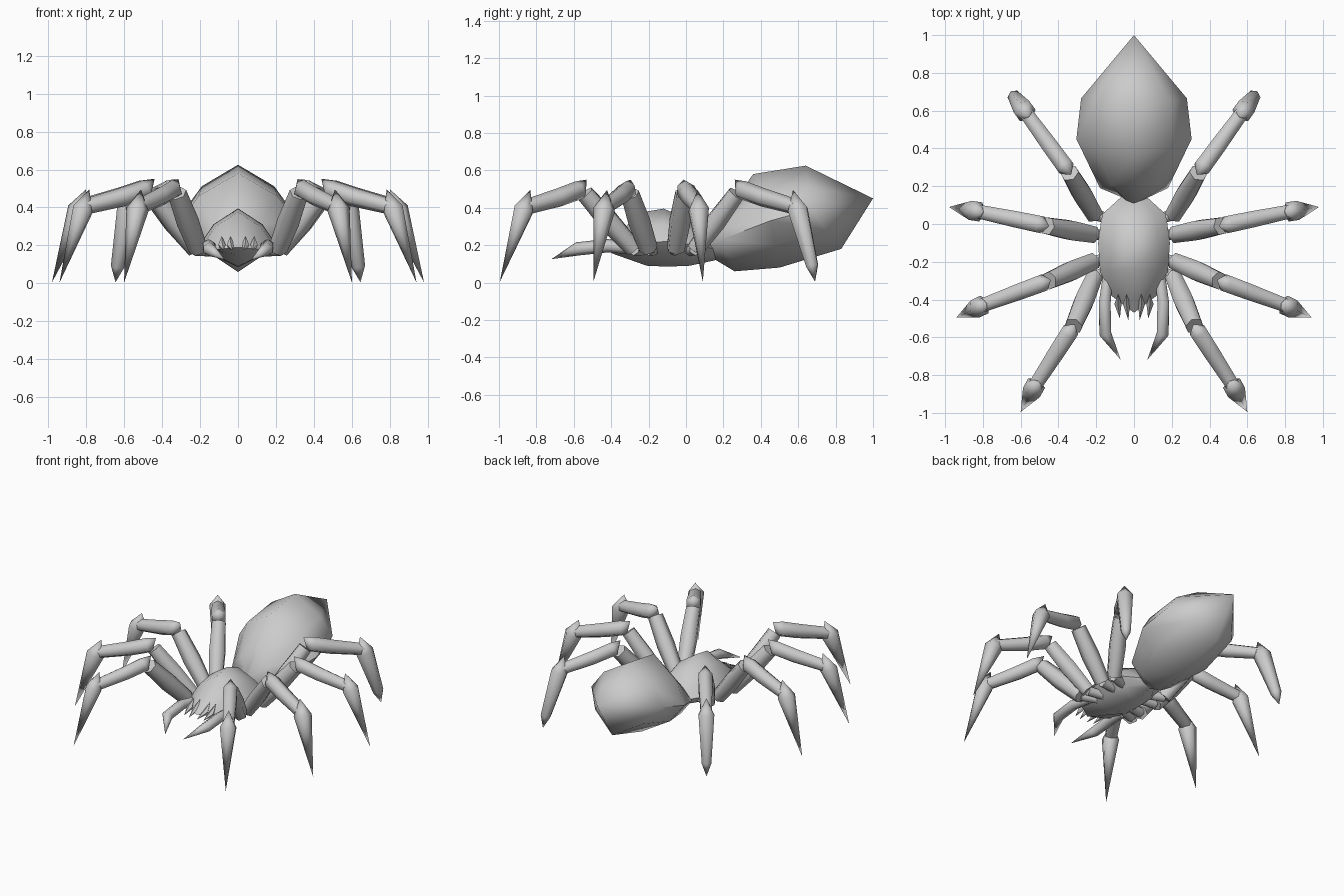
import bpy, bmesh, math
from mathutils import Vector

if "Cube" in bpy.data.objects:
    bpy.data.objects.remove(bpy.data.objects["Cube"])

grey = bpy.data.materials.new("grey")
grey.diffuse_color = (0.6, 0.6, 0.6, 1)
grey.use_nodes = True
grey.node_tree.nodes["Principled BSDF"].inputs["Base Color"].default_value = grey.diffuse_color


def loft(name, rings, angle=66):
    """Skin a row of rings; a one-point ring is a tip, open ends are capped."""
    bm = bmesh.new()
    rows = [[bm.verts.new(p) for p in ring] for ring in rings]
    for a, b in zip(rows, rows[1:]):
        n = max(len(a), len(b))
        for i in range(n):
            j = (i + 1) % n
            if len(a) == 1:
                bm.faces.new((a[0], b[i], b[j]))
            elif len(b) == 1:
                bm.faces.new((a[i], b[0], a[j]))
            else:
                bm.faces.new((a[i], b[i], b[j], a[j]))
    for row in (rows[0], rows[-1]):
        if len(row) > 2:
            bm.faces.new(row)
    bmesh.ops.recalc_face_normals(bm, faces=bm.faces)
    me = bpy.data.meshes.new(name)
    bm.to_mesh(me)
    bm.free()
    me.materials.append(grey)
    ob = bpy.data.objects.new(name, me)
    bpy.context.collection.objects.link(ob)
    bpy.ops.object.select_all(action='DESELECT')
    ob.select_set(True)
    bpy.context.view_layer.objects.active = ob
    bpy.ops.object.shade_smooth_by_angle(angle=math.radians(angle))
    return ob


def body_ring(top, side, bottom):
    """Eight-point ring, slightly peaked, through a top (y,z), side (x,y,z) and bottom (y,z)."""
    pts = []
    for s, c in ((0, 1), (.68, .52), (1, 0), (.68, -.52), (0, -1), (-.68, -.52), (-1, 0), (-.68, .52)):
        end = top if c > 0 else bottom
        pts.append((side[0] * s, side[1] + (end[0] - side[1]) * abs(c),
                    side[2] + (end[1] - side[2]) * abs(c)))
    return pts


def tube(name, stations, n=6):
    """Tapered limb through (point, radius) stations."""
    pts = [Vector(p) for p, r in stations]
    rings = []
    for i, (p, r) in enumerate(stations):
        if r == 0:
            rings.append([pts[i]])
            continue
        d = (pts[min(i + 1, len(pts) - 1)] - pts[max(i - 1, 0)]).normalized()
        u = d.cross(Vector((0, 0, 1))).normalized()
        v = u.cross(d)
        rings.append([pts[i] + r * (math.sin(k * 2 * math.pi / n) * u
                                    + math.cos(k * 2 * math.pi / n) * v) for k in range(n)])
    return loft(name, rings)


# Abdomen: tilted bulb with a pointed end
loft("abdomen", [
    body_ring((0.11, 0.23), (0.06, 0.14, 0.18), (0.16, 0.12)),
    body_ring((0.22, 0.39), (0.18, 0.19, 0.23), (0.26, 0.06)),
    body_ring((0.36, 0.58), (0.305, 0.45, 0.33), (0.50, 0.08)),
    body_ring((0.64, 0.625), (0.28, 0.665, 0.39), (0.83, 0.18)),
    [(0, 1.0, 0.45)]])

# Head and thorax in one shell
loft("thorax", [
    [(0, -0.47, 0.19)],
    body_ring((-0.39, 0.24), (0.12, -0.38, 0.18), (-0.38, 0.15)),
    body_ring((-0.24, 0.375), (0.18, -0.25, 0.21), (-0.21, 0.09)),
    body_ring((-0.12, 0.395), (0.19, -0.10, 0.22), (-0.10, 0.085)),
    body_ring((0.01, 0.34), (0.17, 0.05, 0.20), (0.02, 0.09)),
    body_ring((0.12, 0.22), (0.06, 0.15, 0.18), (0.16, 0.12))])

# Legs: root, knee, ankle and foot for one side, then mirrored
LEGS = {
    "front": ((0.21, -0.28), (0.32, -0.54), (0.52, -0.85), (0.60, -0.995)),
    "mid_front": ((0.22, -0.20), (0.45, -0.30), (0.80, -0.43), (0.94, -0.495)),
    "mid_back": ((0.22, -0.055), (0.46, -0.01), (0.82, 0.065), (0.98, 0.09)),
    "back": ((0.21, 0.05), (0.34, 0.27), (0.57, 0.585), (0.645, 0.69)),
}
for side, sx in (("right", 1), ("left", -1)):
    for leg, joints in LEGS.items():
        r, k, a, f = [Vector((sx * x, y, 0)) for x, y in joints]

        def at(p, z):
            return Vector((p.x, p.y, z))
        tag = f"{leg}_{side}"
        hip = Vector((sx * 0.10, r.y * 0.75 - 0.02, 0))
        tube("hip_" + tag, [(at(hip, 0.17), 0.03), (at(r, 0.18), 0.035)])
        tube("upper_leg_" + tag, [(at(r, 0.18), 0.05), (at(r.lerp(k, 0.5), 0.325), 0.059),
                                  (at(k, 0.475), 0.05)])
        tube("middle_leg_" + tag, [(at(k.lerp(a, -0.03), 0.55), 0), (at(k.lerp(a, 0.1), 0.495), 0.052),
                                   (at(k.lerp(a, 0.45), 0.455), 0.05), (at(a, 0.405), 0.042)])
        # The back feet stay thick almost to the ground
        thick = [(at(a.lerp(f, 0.85), 0.09), 0.036)] if leg == "back" else []
        tube("lower_leg_" + tag, [(at(a.lerp(f, -0.12), 0.495), 0), (at(a.lerp(f, 0.12), 0.39), 0.059)]
             + thick + [(at(f, 0.005), 0)])

    # Feelers beside the head
    tube("feeler_" + side, [((sx * 0.14, -0.28, 0.18), 0.03), ((sx * 0.155, -0.42, 0.197), 0.036),
                            ((sx * 0.152, -0.58, 0.18), 0.036), ((sx * 0.07, -0.72, 0.125), 0)])

    # Small mouth spikes
    for i, (x, y) in enumerate(((0.03, -0.51), (0.075, -0.50))):
        tube(f"fang_{i}_{side}", [((sx * (x + 0.01), -0.37, 0.25), 0), ((sx * (x + 0.01), -0.42, 0.20), 0.02),
                                  ((sx * x, y, 0.175), 0)], 5)
